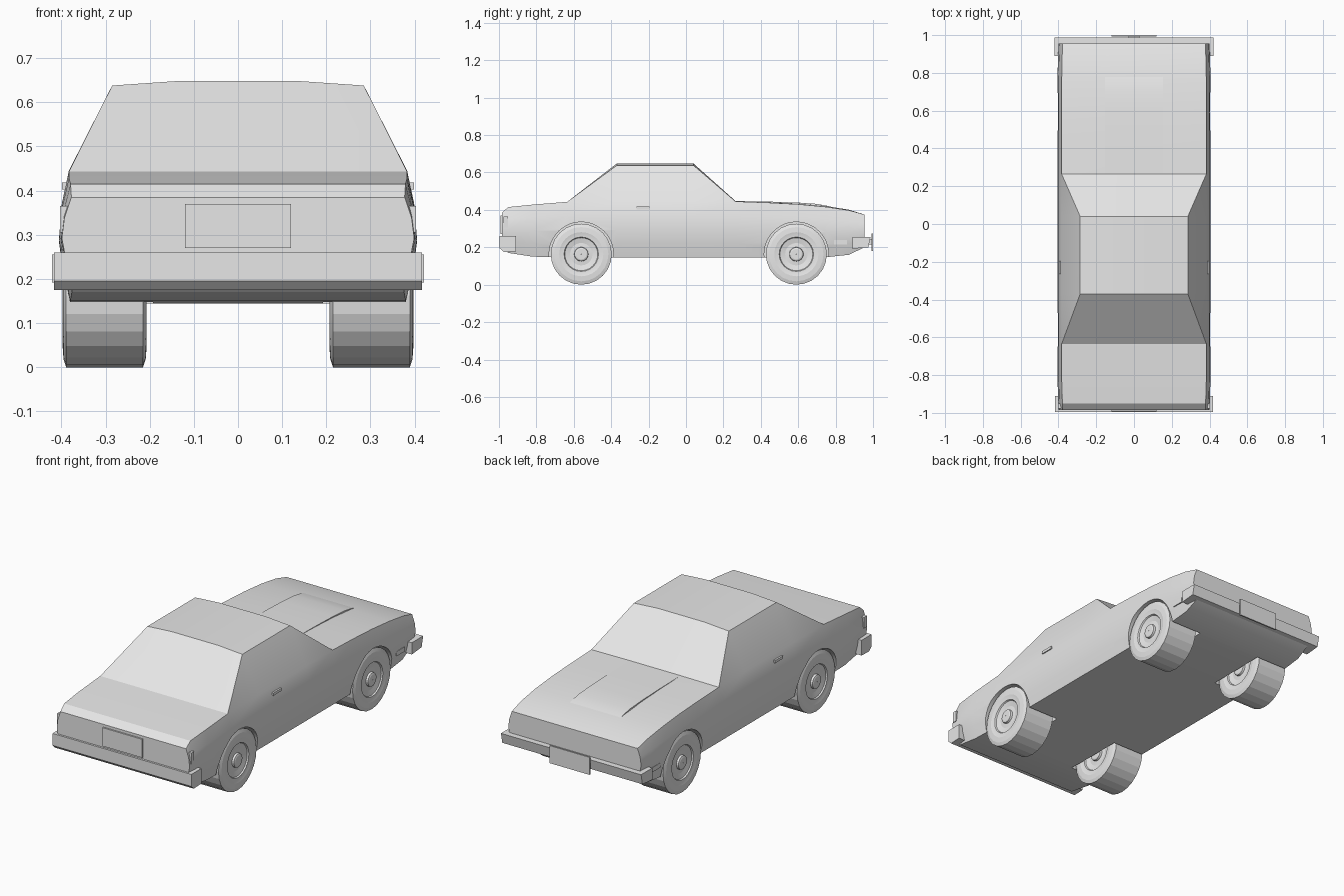
import bpy, bmesh, math
from mathutils import Matrix, Vector

cube = bpy.data.objects.get("Cube")
if cube:
    bpy.data.objects.remove(cube, do_unlink=True)

grey = bpy.data.materials.new("plain_grey")
grey.use_nodes = True
grey.diffuse_color = (0.8, 0.8, 0.8, 1)
grey.node_tree.nodes["Principled BSDF"].inputs["Base Color"].default_value = (0.8, 0.8, 0.8, 1)


def finish(bm, name, angle=None):
    bmesh.ops.remove_doubles(bm, verts=bm.verts, dist=0.0005)
    bmesh.ops.recalc_face_normals(bm, faces=bm.faces)
    mesh = bpy.data.meshes.new(name)
    bm.to_mesh(mesh)
    bm.free()
    mesh.materials.append(grey)
    obj = bpy.data.objects.new(name, mesh)
    bpy.context.collection.objects.link(obj)
    if angle:
        smooth(obj, angle)
    return obj


def smooth(obj, angle):
    bpy.ops.object.select_all(action='DESELECT')
    obj.select_set(True)
    bpy.context.view_layer.objects.active = obj
    bpy.ops.object.shade_smooth_by_angle(angle=math.radians(angle))


def loft(bm, rings, closed=False):
    """Skin equal closed rings; cap the ends unless the rings form a loop."""
    rows = [[bm.verts.new(p) for p in ring] for ring in rings]
    n = len(rows[0])
    pairs = list(zip(rows, rows[1:])) + ([(rows[-1], rows[0])] if closed else [])
    for a, b in pairs:
        for i in range(n):
            j = (i + 1) % n
            bm.faces.new((a[i], a[j], b[j], b[i]))
    if not closed:
        bm.faces.new(rows[0])
        bm.faces.new(rows[-1])


def prism(name, profile, half_width):
    """Side profile (y, z) extended across the car."""
    bm = bmesh.new()
    loft(bm, [[(x, y, z) for y, z in profile] for x in (-half_width, half_width)])
    return finish(bm, name)


def box(name, lo, hi):
    bm = bmesh.new()
    bmesh.ops.create_cube(bm, size=1)
    lo, hi = Vector(lo), Vector(hi)
    for v in bm.verts:
        v.co = (lo + hi) / 2 + v.co * (hi - lo)
    return finish(bm, name)


# Body shell: y, floor z, shoulder z, width factor, roof edge (x, z) or None, crown
SIDE = [(0, 0.38), (0.25, 0.396), (0.5, 0.405), (0.75, 0.399), (1, 0.383)]
STATIONS = [
    (-0.985, 0.2, 0.385, 0.985, None, 0),
    (-0.95, 0.17, 0.415, 0.99, None, 0),
    (-0.82, 0.15, 0.428, 1, None, 0),
    (-0.635, 0.145, 0.443, 1, None, 0),
    (-0.37, 0.145, 0.444, 1, (0.285, 0.638), 0.01),
    (0.04, 0.145, 0.445, 1, (0.285, 0.638), 0.01),
    (0.265, 0.145, 0.445, 1, None, 0.002),
    (0.45, 0.145, 0.438, 1, None, 0.003),
    (0.6, 0.145, 0.43, 1, None, 0.004),
    (0.75, 0.147, 0.416, 1, None, 0.004),
    (0.87, 0.16, 0.398, 0.995, None, 0.003),
    (0.955, 0.2, 0.375, 0.985, None, 0),
]


def body_ring(y, floor, top, width, roof, crown):
    half = [(x * width, floor + t * (top - floor)) for t, x in SIDE]
    edge = roof or half[-1]
    half += [edge, (0.14, edge[1] + crown)]
    return [(x, y, z) for x, z in half] + [(-x, y, z) for x, z in reversed(half)]


bm = bmesh.new()
loft(bm, [body_ring(*s) for s in STATIONS])
body = finish(bm, "body_shell")

# Wheel wells cut out of the body
AXLES = {"rear": -0.56, "front": 0.59}
SIDES = {"left": 1, "right": -1}
for y in AXLES.values():
    for s in SIDES.values():
        bm = bmesh.new()
        bmesh.ops.create_cone(bm, cap_ends=True, segments=48, radius1=0.172,
                              radius2=0.172, depth=0.32)
        bm.transform(Matrix.Translation((s * 0.353, y, 0.163)) @ Matrix.Rotation(math.pi / 2, 4, 'Y'))
        cutter = finish(bm, "wheel_well_cutter")
        cutter.hide_render = True
        mod = body.modifiers.new("wheel_well", 'BOOLEAN')
        mod.operation = 'DIFFERENCE'
        mod.solver = 'EXACT'
        mod.object = cutter
        bpy.context.view_layer.objects.active = body
        bpy.ops.object.modifier_apply(modifier=mod.name)
        bpy.data.objects.remove(cutter, do_unlink=True)
smooth(body, 25)

# Wheels: half profile (offset, radius) mirrored and turned about the axle
HALF = [(0.094, 0.001), (0.094, 0.028), (0.091, 0.036), (0.08, 0.038), (0.078, 0.06),
        (0.084, 0.088), (0.091, 0.092), (0.091, 0.1), (0.095, 0.118), (0.093, 0.145), (0.087, 0.163)]
WHEEL = HALF + [(-x, r) for x, r in reversed(HALF)]
for end, y in AXLES.items():
    for side, s in SIDES.items():
        bm = bmesh.new()
        turns = [k * math.tau / 24 for k in range(24)]
        loft(bm, [[(s * 0.302 + x, y + r * math.sin(a), 0.163 - r * math.cos(a))
                   for x, r in WHEEL] for a in turns], closed=True)
        finish(bm, f"{end}_{side}_wheel", 14)

# Raised hood panel
HOOD = [(0.262, 0.447), (0.45, 0.444), (0.6, 0.439), (0.7, 0.432), (0.76, 0.421), (0.81, 0.406)]
bm = bmesh.new()
loft(bm, [[(-0.156, y, z - 0.02), (-0.153, y, z), (0.153, y, z), (0.156, y, z - 0.02)] for y, z in HOOD])
finish(bm, "hood_bulge", 30)

# Bumpers and number plates
prism("rear_bumper", [(-0.91, 0.26), (-0.996, 0.26), (-0.996, 0.195), (-0.975, 0.175), (-0.91, 0.178)], 0.417)
prism("front_bumper", [(0.89, 0.256), (0.987, 0.256), (0.975, 0.2), (0.89, 0.192)], 0.421)
box("rear_plate", (-0.12, -0.993, 0.27), (0.12, -0.984, 0.37))
box("front_plate", (-0.12, 0.992, 0.18), (0.12, 1.0, 0.275))
box("front_plate_bracket", (-0.03, 0.97, 0.215), (0.03, 0.993, 0.245))

# Door handles and side lamps
for side, s in SIDES.items():
    for name, x, y0, y1, z0, z1 in [
            ("door_handle", 0.398, -0.265, -0.195, 0.403, 0.418),
            ("rear_side_lamp", 0.403, -0.976, -0.951, 0.305, 0.365),
            ("front_side_lamp", 0.4, 0.79, 0.86, 0.215, 0.24)]:
        xs = sorted((s * x, s * (x - 0.018)))
        box(f"{side}_{name}", (xs[0], y0, z0), (xs[1], y1, z1))
